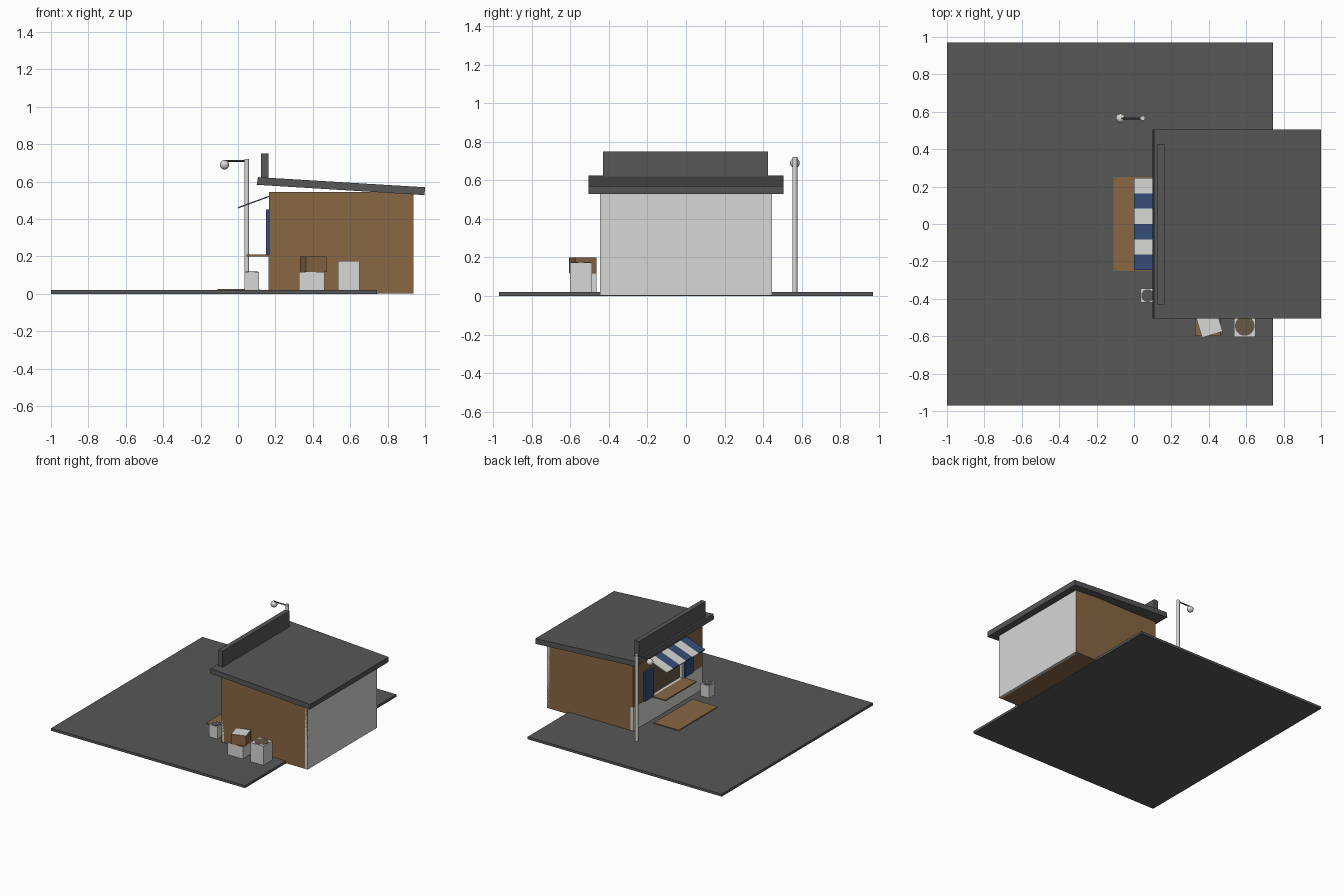
import bpy, bmesh, math
from mathutils import Matrix, Vector

cube = bpy.data.objects.get("Cube")
if cube:
    bpy.data.objects.remove(cube, do_unlink=True)


def material(name, r, g, b):
    m = bpy.data.materials.new(name)
    m.use_nodes = True
    m.diffuse_color = (r, g, b, 1)
    m.node_tree.nodes["Principled BSDF"].inputs["Base Color"].default_value = (r, g, b, 1)
    return m


GREY = material("dark grey", 0.095, 0.095, 0.095)
WHITE = material("off white", 0.68, 0.68, 0.66)
BROWN = material("wood brown", 0.25, 0.135, 0.058)
BLUE = material("navy blue", 0.035, 0.075, 0.19)
TAN = material("dull tan", 0.13, 0.10, 0.06)


def finish(name, bm, *mats):
    bmesh.ops.recalc_face_normals(bm, faces=bm.faces)
    mesh = bpy.data.meshes.new(name)
    bm.to_mesh(mesh)
    bm.free()
    for m in mats:
        mesh.materials.append(m)
    ob = bpy.data.objects.new(name, mesh)
    bpy.context.collection.objects.link(ob)
    return ob


def box(name, x, y, z, mat, turn=0, top=None):
    """Box from three (low, high) ranges, with an optional other top colour."""
    bm = bmesh.new()
    size = [r[1] - r[0] for r in (x, y, z)]
    mid = Vector([(r[0] + r[1]) / 2 for r in (x, y, z)])
    mat4 = Matrix.Translation(mid) @ Matrix.Rotation(math.radians(turn), 4, 'Z') @ Matrix.Diagonal((*size, 1))
    bmesh.ops.create_cube(bm, size=1, matrix=mat4)
    bm.normal_update()
    if top:
        for f in bm.faces:
            f.material_index = int(f.normal.z > 0.9)
    return finish(name, bm, mat, *([top] if top else []))


def slab(name, profile, y, mat):
    """Side profile of (x, z) points extruded along y."""
    bm = bmesh.new()
    face = bm.faces.new([bm.verts.new((px, y[0], pz)) for px, pz in profile])
    ext = bmesh.ops.extrude_face_region(bm, geom=[face])
    moved = [v for v in ext["geom"] if isinstance(v, bmesh.types.BMVert)]
    bmesh.ops.translate(bm, verts=moved, vec=(0, y[1] - y[0], 0))
    return finish(name, bm, mat)


def rod(name, a, b, radius, mat, sides=12):
    a, b = Vector(a), Vector(b)
    rot = (b - a).to_track_quat('Z', 'Y').to_matrix().to_4x4()
    bm = bmesh.new()
    bmesh.ops.create_cone(bm, cap_ends=True, segments=sides, radius1=radius, radius2=radius,
                          depth=(b - a).length, matrix=Matrix.Translation((a + b) / 2) @ rot)
    return finish(name, bm, mat)


# Ground and door mat
box("ground", (-1, 0.742), (-0.97, 0.97), (0, 0.02), GREY)
box("mat", (-0.11, 0.115), (-0.25, 0.25), (0.02, 0.027), BROWN)

# Kiosk shell
FRONT, BACK, HALF, TOP, T = 0.165, 0.935, 0.445, 0.545, 0.02
LOW, HIGH, OPEN = 0.21, 0.45, 0.2
for side, s in (("left", -1), ("right", 1)):
    box(side + "_wall", (FRONT, BACK), sorted((s * HALF, s * (HALF - T))), (0.002, TOP), BROWN)
    box(side + "_front_panel", (FRONT, FRONT + T), sorted((s * (HALF - T), s * OPEN)), (LOW, TOP), BROWN)
    box(side + "_shutter", (0.15, FRONT), sorted((s * OPEN, s * 0.31)), (LOW, HIGH), BLUE)
    box(side + "_window_post", (0.16, FRONT + T), sorted((s * (OPEN - T), s * OPEN)), (LOW, HIGH), WHITE)
inner = (-HALF + T, HALF - T)
box("front_base", (FRONT - 0.003, FRONT + T), (-HALF, HALF), (0.002, LOW), WHITE)
box("front_lintel", (FRONT, FRONT + T), (-OPEN, OPEN), (HIGH, TOP), BROWN)
box("back_wall", (BACK - T, BACK + 0.002), (-HALF, HALF), (0.002, TOP), WHITE)
box("floor", (FRONT, BACK - T), inner, (0.002, 0.02), BROWN)
box("ceiling", (FRONT + T, BACK - T), inner, (TOP - T, TOP), BROWN)
box("inner_partition", (0.32, 0.33), inner, (0.02, TOP - T), TAN)
box("counter", (0.045, FRONT + T), (-OPEN, OPEN), (0.2, LOW), BROWN)

# Sloping roof with sign board
slab("roof", [(0.1, 0.583), (0.107, 0.624), (1, 0.57), (0.997, 0.528)], (-0.505, 0.505), GREY)
box("sign_board", (0.124, 0.163), (-0.43, 0.425), (0.6, 0.75), GREY)

# Striped awning
STRIPE = 0.082
for i in range(6):
    y0 = -3 * STRIPE + i * STRIPE
    slab("awning_stripe", [(0, 0.457), (0, 0.464), (FRONT, 0.524), (FRONT, 0.517)],
         (y0, y0 + STRIPE), WHITE if i % 2 else BLUE)

# Lamp post
LY = 0.565
rod("lamp_post", (0.047, LY, 0.02), (0.047, LY, 0.72), 0.013, WHITE)
rod("lamp_arm", (0.047, LY, 0.711), (-0.07, LY, 0.711), 0.005, GREY, 8)
bm = bmesh.new()
bmesh.ops.create_uvsphere(bm, u_segments=20, v_segments=12, radius=0.025,
                          matrix=Matrix.Translation((-0.072, LY, 0.69)))
for f in bm.faces:
    f.smooth = True
finish("lamp_globe", bm, WHITE)

# Bins with round lids
for name, cx, cy, half, top, lid in (("small_bin", 0.073, -0.383, 0.038, 0.118, GREY),
                                     ("large_bin", 0.592, -0.545, 0.058, 0.175, TAN)):
    box(name, (cx - half, cx + half), (cy - half, cy + half), (0.02, top), WHITE)
    rod(name + "_lid", (cx, cy, top - 0.005), (cx, cy, top + 0.002), half * 0.9, lid, 24)

# Stacked crates
box("lower_crate", (0.327, 0.463), (-0.6, -0.465), (0.02, 0.118), WHITE, top=BROWN)
box("upper_crate", (0.345, 0.46), (-0.594, -0.479), (0.118, 0.2), BROWN, turn=17, top=WHITE)
